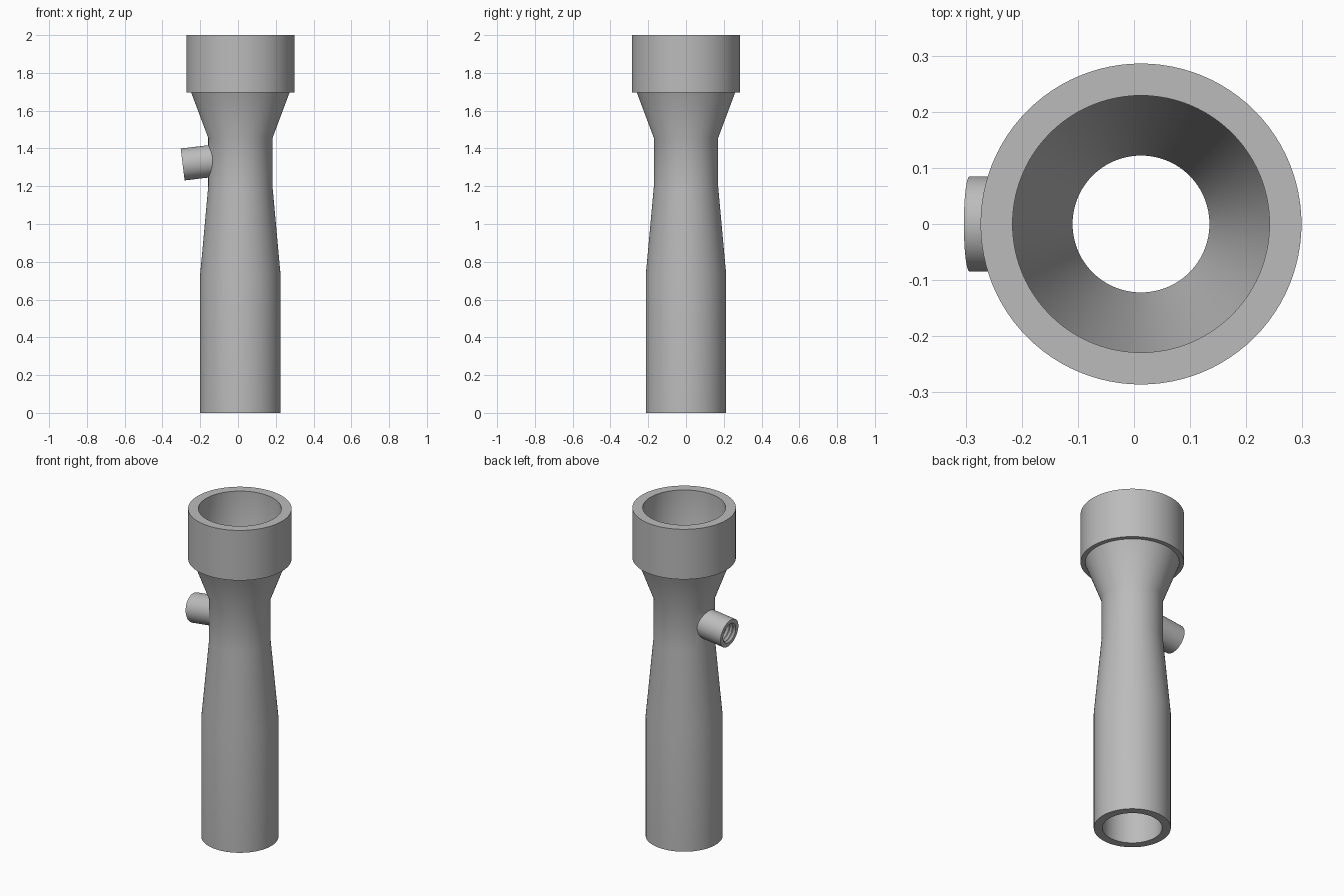
import bpy, bmesh, math
from mathutils import Matrix, Vector

cube = bpy.data.objects.get("Cube")
if cube:
    bpy.data.objects.remove(cube, do_unlink=True)

AXIS_X = 0.0125
SEGMENTS = 96

grey = bpy.data.materials.new("plain grey")
grey.use_nodes = True
colour = (0.5, 0.5, 0.5, 1)
grey.diffuse_color = colour
grey.node_tree.nodes["Principled BSDF"].inputs["Base Color"].default_value = colour


def lathe(name, profile, matrix, segments, closed=False):
    """Spin (radius, height) points around z; points on the axis become one vertex."""
    bm = bmesh.new()
    verts = [bm.verts.new((r, 0, z)) for r, z in profile]
    edges = [bm.edges.new(pair) for pair in zip(verts, verts[1:])]
    if closed:
        edges.append(bm.edges.new((verts[-1], verts[0])))
    bmesh.ops.spin(bm, geom=verts + edges, cent=(0, 0, 0), axis=(0, 0, 1),
                   angle=math.tau, steps=segments, use_duplicate=False)
    bmesh.ops.remove_doubles(bm, verts=bm.verts, dist=1e-5)
    bmesh.ops.recalc_face_normals(bm, faces=bm.faces)
    bm.transform(matrix)
    mesh = bpy.data.meshes.new(name)
    bm.to_mesh(mesh)
    bm.free()
    mesh.materials.append(grey)
    obj = bpy.data.objects.new(name, mesh)
    bpy.context.collection.objects.link(obj)
    return obj


def combine(target, tool, operation):
    """Apply a boolean and discard the tool."""
    bpy.context.view_layer.objects.active = target
    mod = target.modifiers.new(operation.lower(), "BOOLEAN")
    mod.operation, mod.solver, mod.object = operation, "EXACT", tool
    bpy.ops.object.modifier_apply(modifier=mod.name)
    bpy.data.objects.remove(tool, do_unlink=True)


# Hollow body: straight outlet, taper, throat, funnel and collar
outside = [(0.213, 0), (0.213, 0.73), (0.17, 1.2), (0.17, 1.455),
           (0.26, 1.695), (0.286, 1.695), (0.286, 2)]
inside = [(0.229, 2), (0.229, 1.72), (0.122, 1.455), (0.122, 1.2),
          (0.165, 0.73), (0.165, 0)]
body = lathe("venturi_body", outside + inside,
             Matrix.Translation((AXIS_X, 0, 0)), SEGMENTS, closed=True)

# Side port, tilted slightly downwards; its local z points outwards
outward = Vector((-0.165, 0, -0.02)).normalized()
tip = Vector((-0.293, 0, 1.315))
frame = Matrix.Translation(tip) @ outward.to_track_quat("Z", "Y").to_matrix().to_4x4()
port = lathe("side_port", [(0, -0.165), (0.085, -0.165), (0.085, 0), (0, 0)],
             frame, 48)
combine(body, port, "UNION")

# Threaded bore with a narrow passage into the throat
pitch, turns = 0.022, 5
thread = [(0, 0.02), (0.06, 0.02), (0.06, 0)]
for i in range(turns):
    thread += [(0.05, -(i + 0.5) * pitch), (0.06, -(i + 1) * pitch)]
thread += [(0.035, -0.125), (0.035, -0.24), (0, -0.24)]
cutter = lathe("bore_cutter", thread, frame, 48)
cutter.hide_render = True
combine(body, cutter, "DIFFERENCE")

bpy.ops.object.select_all(action="DESELECT")
body.select_set(True)
bpy.context.view_layer.objects.active = body
bpy.ops.object.shade_smooth_by_angle(angle=math.radians(30))
